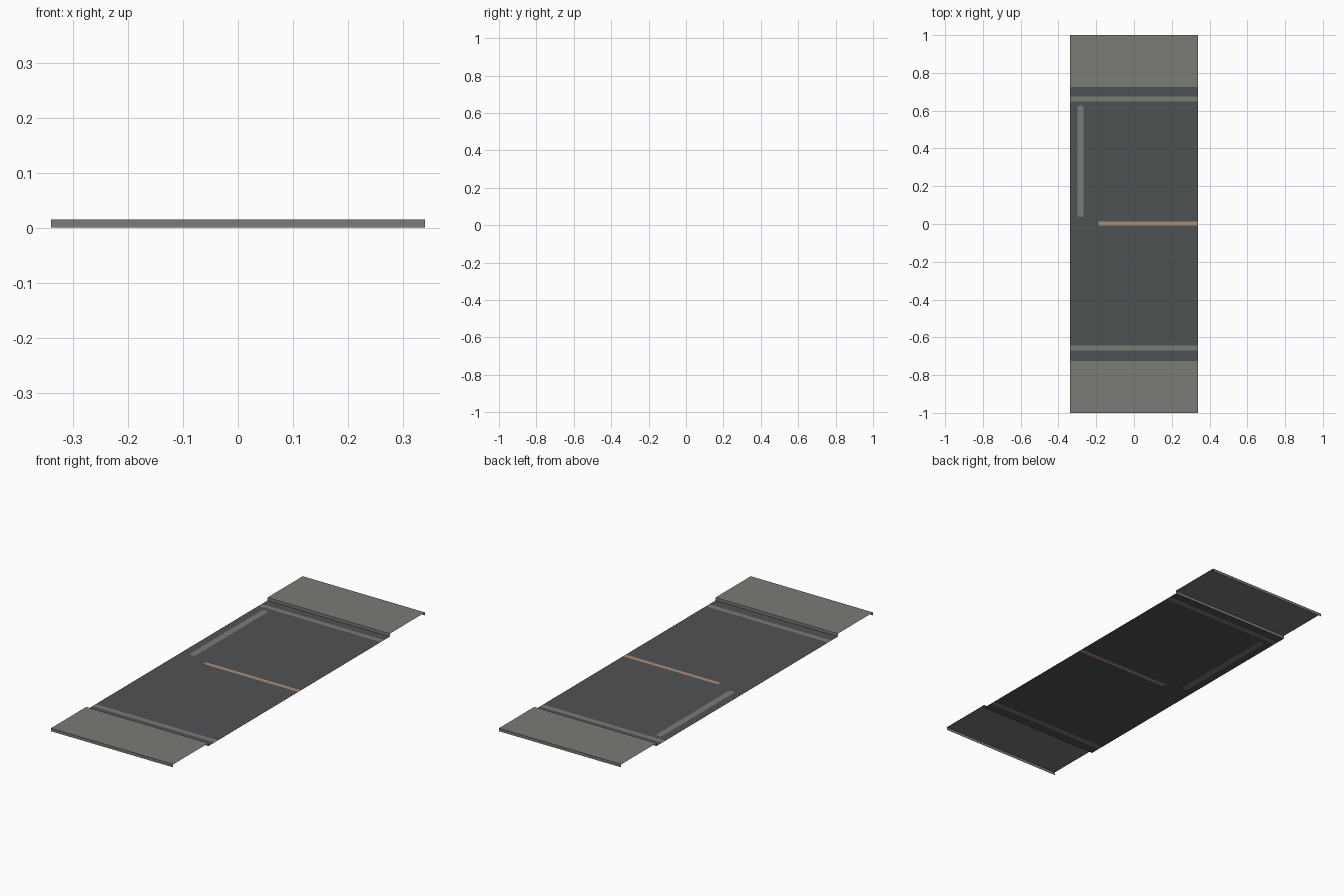
import bpy, bmesh
from mathutils import Vector

if "Cube" in bpy.data.objects:
    bpy.data.objects.remove(bpy.data.objects["Cube"])

def material(name, rgb):
    m = bpy.data.materials.new(name)
    m.diffuse_color = (*rgb, 1)
    m.use_nodes = True
    m.node_tree.nodes["Principled BSDF"].inputs["Base Color"].default_value = m.diffuse_color
    return m

asphalt = material("dark asphalt", (0.078, 0.085, 0.088))
concrete = material("warm grey concrete", (0.195, 0.2, 0.18))
tan = material("faded tan paint", (0.42, 0.27, 0.18))

W, KERB, END, H = 0.34, 0.72, 1.0, 0.015

def finish(name, bm, mats):
    me = bpy.data.meshes.new(name)
    bm.to_mesh(me)
    bm.free()
    for m in mats:
        me.materials.append(m)
    ob = bpy.data.objects.new(name, me)
    bpy.context.collection.objects.link(ob)
    return ob

# Pavements: open-sided strips with kerb and outer edge
def pavement(name, s):
    bm = bmesh.new()
    profile = [(s * KERB, 0), (s * KERB, H), (s * END, H), (s * END, 0)]
    rows = [[bm.verts.new((x, y, z)) for x in (-W, W)] for y, z in profile]
    for a, b in zip(rows, rows[1:]):
        f = [a[0], a[1], b[1], b[0]]
        bm.faces.new(f if s > 0 else f[::-1])
    finish(name, bm, [concrete])

pavement("back_pavement", 1)
pavement("front_pavement", -1)

# Road sheet, with painted lines cut into it: (x0, x1, y0, y1, material)
lines = [(-W, W, 0.649, 0.675, 1), (-W, W, -0.67, -0.644, 1),
         (-0.30, -0.268, 0.036, 0.627, 1), (-0.187, W, -0.007, 0.014, 2)]
bm = bmesh.new()
bm.faces.new([bm.verts.new((x, y, 0)) for x, y in
              ((-W, -KERB), (W, -KERB), (W, KERB), (-W, KERB))])

def cut(co, no, faces=None):
    faces = faces or bm.faces[:]
    geom = set(faces)
    for f in faces:
        geom.update(f.edges)
        geom.update(f.verts)
    bmesh.ops.bisect_plane(bm, geom=list(geom), dist=1e-6, plane_co=co, plane_no=no)

for x0, x1, y0, y1, m in lines:
    for x in (x0, x1):
        if abs(x) < W:
            cut((x, 0, 0), (1, 0, 0))
    for y in (y0, y1):
        cut((0, y, 0), (0, 1, 0))

def inside(f, l):
    c = f.calc_center_median()
    return l[0] < c.x < l[1] and l[2] < c.y < l[3]

# Clipped corners of the long lane line
lane, ch = lines[2], 0.009
for x, sx in ((lane[0], 1), (lane[1], -1)):
    for y, sy in ((lane[2], 1), (lane[3], -1)):
        cut((x + sx * ch, y, 0), Vector((sx, sy, 0)).normalized(),
            [f for f in bm.faces if inside(f, lane)])

for f in bm.faces:
    c = f.calc_center_median()
    for l in lines:
        if inside(f, l):
            f.material_index = l[4]
    if inside(f, lane):
        dx, dy = min(c.x - lane[0], lane[1] - c.x), min(c.y - lane[2], lane[3] - c.y)
        if dx + dy < ch:
            f.material_index = 0
bmesh.ops.recalc_face_normals(bm, faces=bm.faces[:])
if sum(f.normal.z for f in bm.faces) < 0:
    bmesh.ops.reverse_faces(bm, faces=bm.faces[:])
finish("road", bm, [asphalt, concrete, tan])
